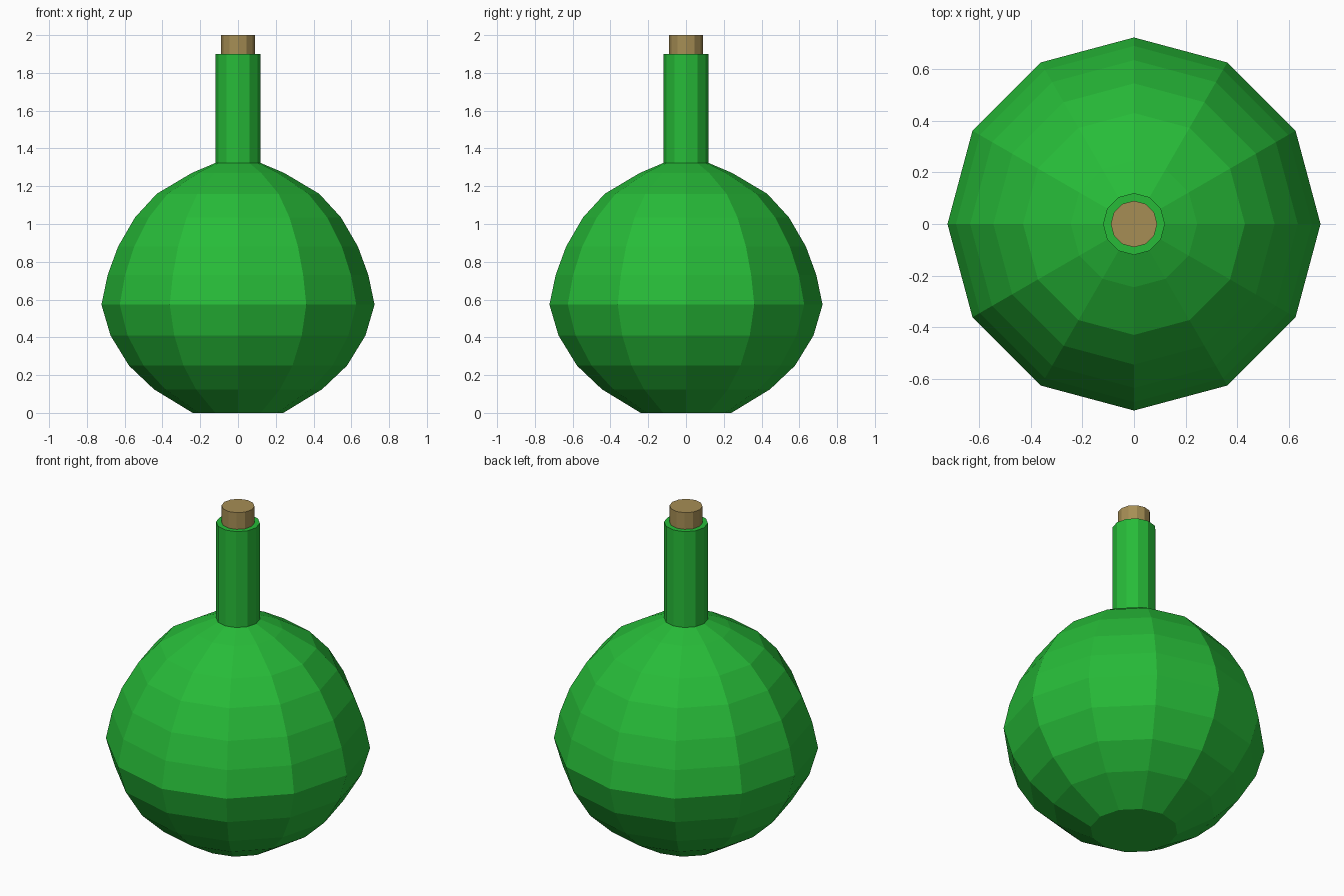
import bpy, bmesh
from math import cos, sin, pi

if "Cube" in bpy.data.objects:
    bpy.data.objects.remove(bpy.data.objects["Cube"])

SIDES = 12


def material(name, color):
    m = bpy.data.materials.new(name)
    m.diffuse_color = color
    m.use_nodes = True
    m.node_tree.nodes["Principled BSDF"].inputs["Base Color"].default_value = m.diffuse_color
    return m


def lathe(name, profile, mat):
    """Revolve (radius, height) points around z, closing both ends."""
    bm = bmesh.new()
    rings = [[bm.verts.new((r * cos(2 * pi * i / SIDES), r * sin(2 * pi * i / SIDES), z))
              for i in range(SIDES)] for r, z in profile]
    for low, high in zip(rings, rings[1:]):
        for i in range(SIDES):
            j = (i + 1) % SIDES
            bm.faces.new((low[i], low[j], high[j], high[i]))
    bm.faces.new(rings[0][::-1])
    bm.faces.new(rings[-1])
    mesh = bpy.data.meshes.new(name)
    bm.to_mesh(mesh)
    bm.free()
    mesh.materials.append(mat)
    obj = bpy.data.objects.new(name, mesh)
    bpy.context.collection.objects.link(obj)
    return obj


green = material("green_glass", (0.02, 0.5, 0.04, 1))
tan = material("cork", (0.38, 0.27, 0.09, 1))

# Round bulb with flat base, running up into the straight neck
lathe("bottle", [(0.24, 0), (0.445, 0.125), (0.577, 0.25), (0.675, 0.41),
                 (0.723, 0.573), (0.69, 0.73), (0.635, 0.88), (0.545, 1.035),
                 (0.43, 1.16), (0.245, 1.27), (0.12, 1.323), (0.12, 1.9)], green)

# Stopper sitting in the mouth of the neck
lathe("stopper", [(0.09, 1.88), (0.09, 2.0)], tan)
